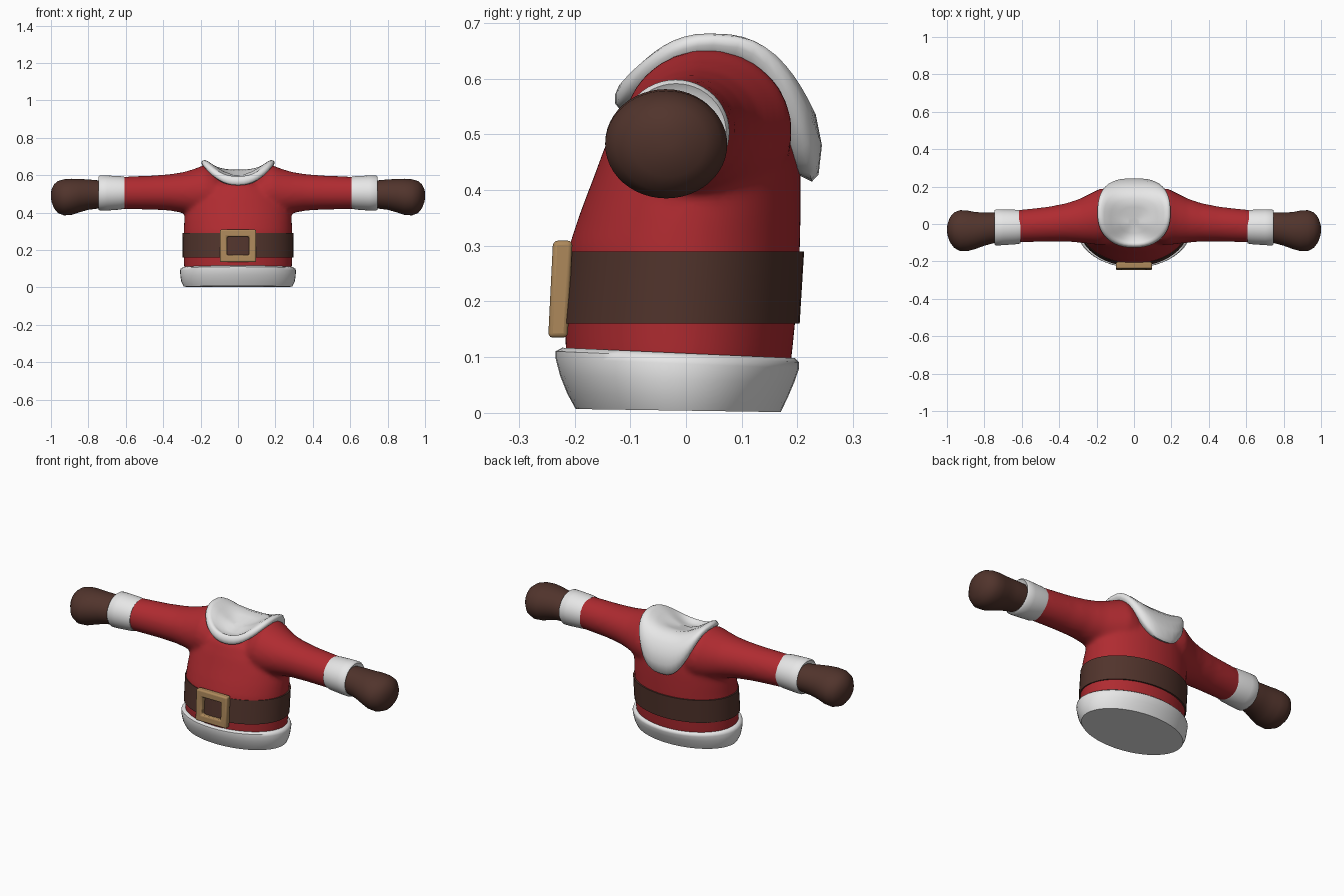
import bpy, bmesh, math

if "Cube" in bpy.data.objects:
    bpy.data.objects.remove(bpy.data.objects["Cube"])

def material(name, rgb):
    m = bpy.data.materials.new(name)
    m.diffuse_color = (*rgb, 1)
    m.use_nodes = True
    m.node_tree.nodes["Principled BSDF"].inputs["Base Color"].default_value = m.diffuse_color
    return m

RED = material("red cloth", (0.43, 0.024, 0.03))
WHITE = material("white fur", (0.8, 0.8, 0.8))
BROWN = material("dark brown leather", (0.082, 0.034, 0.025))
GOLD = material("tan brass", (0.42, 0.25, 0.105))
N = 48

def finish(name, bm, mat, angle=40):
    bmesh.ops.recalc_face_normals(bm, faces=bm.faces)
    me = bpy.data.meshes.new(name)
    bm.to_mesh(me)
    bm.free()
    ob = bpy.data.objects.new(name, me)
    bpy.context.collection.objects.link(ob)
    me.materials.append(mat)
    shade(ob, angle)
    return ob

def shade(ob, angle):
    bpy.ops.object.select_all(action='DESELECT')
    ob.select_set(True)
    bpy.context.view_layer.objects.active = ob
    bpy.ops.object.shade_smooth_by_angle(angle=math.radians(angle))

def loft(bm, rings, closed=False):
    """Skin a list of point rings; cap both ends unless closed into a tube."""
    vs = [[bm.verts.new(p) for p in r] for r in rings]
    pairs = list(zip(vs, vs[1:])) + ([(vs[-1], vs[0])] if closed else [])
    for a, b in pairs:
        for i in range(len(a)):
            j = (i + 1) % len(a)
            bm.faces.new((a[i], a[j], b[j], b[i]))
    if not closed:
        bm.faces.new(vs[0])
        bm.faces.new(vs[-1])

def angles():
    return [2 * math.pi * i / N for i in range(N)]

def flat_ring(z, hw, yf, yb, tilt=0.0):
    """Horizontal oval, optionally leaning lower to the back."""
    c, h = (yf + yb) / 2, (yb - yf) / 2
    out = []
    for t in angles():
        y = c + h * math.sin(t)
        out.append((hw * math.cos(t), y, z - tilt * y))
    return out

def side_ring(x, y0, y1, z0, z1, side):
    """Upright oval across the arm."""
    return [(side * x, (y0 + y1) / 2 + (y1 - y0) / 2 * math.cos(t),
             (z0 + z1) / 2 + (z1 - z0) / 2 * math.sin(t)) for t in angles()]

# Coat: body and both sleeves fused into one smooth skin
bm = bmesh.new()
loft(bm, [flat_ring(*r) for r in [
    (.04, .28, -.205, .18), (.1, .288, -.216, .19), (.2, .292, -.218, .2),
    (.3, .29, -.21, .205), (.36, .288, -.19, .206), (.42, .282, -.167, .206),
    (.48, .262, -.145, .204), (.54, .21, -.118, .192), (.57, .12, -.08, .15)]])
SLEEVE = [(.08, -.09, .17, .36, .59), (.13, -.108, .19, .36, .635), (.18, -.113, .19, .37, .655),
          (.23, -.107, .165, .38, .635), (.29, -.1, .135, .397, .617), (.36, -.094, .112, .41, .606),
          (.46, -.094, .092, .416, .598), (.66, -.1, .07, .42, .59)]
for s in (-1, 1):
    loft(bm, [side_ring(*r, s) for r in SLEEVE])
coat = finish("coat", bm, RED)
rm = coat.modifiers.new("fuse", 'REMESH')
rm.mode = 'VOXEL'
rm.voxel_size = 0.011
rm.use_smooth_shade = True
sm = coat.modifiers.new("soften", 'SMOOTH')
sm.factor, sm.iterations = 0.5, 12

# Fur hem with a closed underside
bm = bmesh.new()
loft(bm, [flat_ring(*r, t) for r, t in [
    ((.004, .29, -.198, .17), .015), ((.03, .303, -.213, .182), .02), ((.06, .308, -.226, .194), .03),
    ((.088, .31, -.234, .203), .04), ((.1, .306, -.234, .203), .045), ((.107, .294, -.222, .195), .045),
    ((.107, .26, -.19, .17), .045)]])
finish("fur_hem", bm, WHITE, 50)

# Belt
bm = bmesh.new()
loft(bm, [flat_ring(*r) for r in [
    (.16, .275, -.2, .18), (.16, .296, -.227, .204), (.29, .297, -.212, .212), (.29, .275, -.19, .19)]],
    closed=True)
finish("belt", bm, BROWN, 30)

# Square buckle frame, leaning with the belly
def frame(hx, hz, y):
    return [(sx * hx, y + .05 * sz * hz, .222 + sz * hz)
            for sx, sz in ((-1, -1), (1, -1), (1, 1), (-1, 1))]
bm = bmesh.new()
loft(bm, [frame(.097, .087, -.208), frame(.097, .087, -.243),
          frame(.059, .049, -.243), frame(.059, .049, -.208)], closed=True)
buckle = finish("buckle", bm, GOLD)
bv = buckle.modifiers.new("round", 'BEVEL')
bv.width, bv.segments = 0.008, 3

# Fur collar: short in front, saddle-shaped on top, broad flap down the back
def collar_ring(ax, yf, yb, zf, zs, zb):
    out = []
    for t in angles():
        s, c = math.sin(t), math.cos(t)
        p = 0.72 if c > 0 else 0.9      # squarer corners at the back
        sx = math.copysign(abs(s) ** p, s)
        cy = abs(c) ** p
        ym = yf + (yb - yf) * .48
        y = ym + cy * ((yb - ym) if c > 0 else (yf - ym))
        out.append((ax * sx, y, zs + ((zb if c > 0 else zf) - zs) * c * c))
    return out
bm = bmesh.new()
loft(bm, [collar_ring(*r) for r in [
    (.1, -.04, .12, .53, .57, .5), (.165, -.1, .195, .545, .625, .43),
    (.185, -.12, .226, .546, .648, .415), (.194, -.127, .238, .555, .66, .428),
    (.195, -.127, .244, .572, .67, .48), (.19, -.12, .233, .588, .678, .535),
    (.178, -.11, .205, .594, .681, .585), (.16, -.1, .175, .59, .674, .615),
    (.125, -.085, .135, .58, .65, .63), (.08, -.05, .09, .583, .622, .62),
    (.03, -.015, .04, .592, .603, .605)]])
finish("fur_collar", bm, WHITE, 60)

# Fur cuffs and mittens on both sides
CUFF = [(.612, -.09, .06, .435, .58), (.607, -.104, .073, .422, .591), (.63, -.108, .076, .416, .595),
        (.70, -.113, .078, .411, .598), (.738, -.115, .078, .41, .598), (.747, -.108, .072, .417, .591),
        (.735, -.09, .055, .435, .573)]
MITTEN = [(.69, -.09, .055, .43, .565), (.745, -.101, .062, .422, .572), (.8, -.116, .061, .415, .577),
          (.85, -.134, .064, .401, .58), (.89, -.145, .072, .388, .581), (.93, -.145, .074, .385, .578),
          (.962, -.127, .062, .397, .569), (.984, -.098, .036, .423, .551), (.997, -.06, .0, .458, .525),
          (1.0, -.042, -.018, .478, .505)]
for s, label in ((-1, "left"), (1, "right")):
    bm = bmesh.new()
    loft(bm, [side_ring(*r, s) for r in CUFF])
    finish(label + "_fur_cuff", bm, WHITE, 50)
    bm = bmesh.new()
    loft(bm, [side_ring(*r, s) for r in MITTEN])
    finish(label + "_mitten", bm, BROWN, 60)
